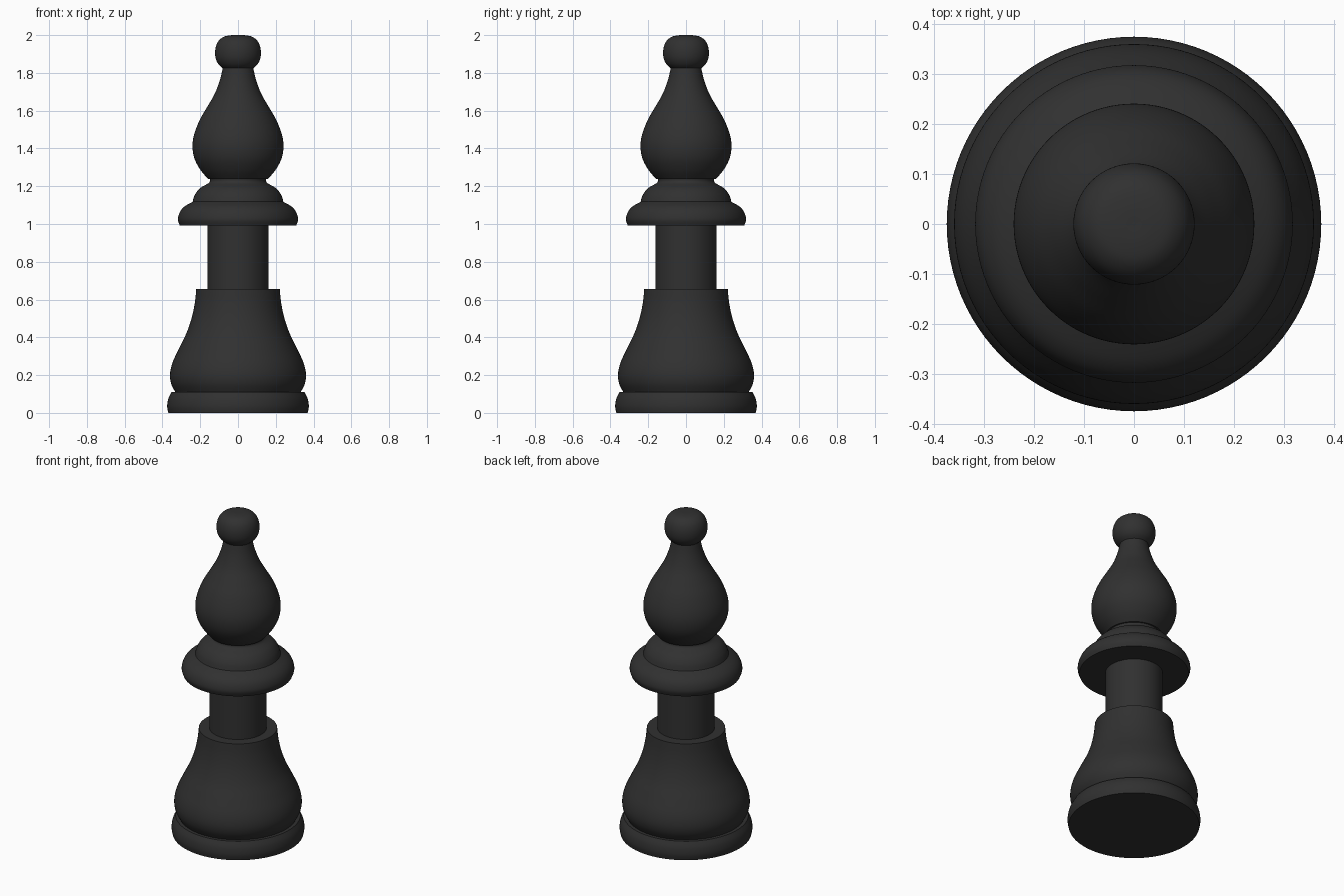
import bpy, bmesh, math

if "Cube" in bpy.data.objects:
    bpy.data.objects.remove(bpy.data.objects["Cube"])

mat = bpy.data.materials.new("charcoal black")
mat.diffuse_color = (0.03, 0.03, 0.03, 1)
mat.use_nodes = True
mat.node_tree.nodes["Principled BSDF"].inputs["Base Color"].default_value = mat.diffuse_color
SEG = 96


def smooth_curve(pts, steps=6):
    """Catmull-Rom curve through (radius, height) points."""
    if len(pts) < 3:
        return pts
    ext = [pts[0]] + pts + [pts[-1]]
    out = []
    for i in range(1, len(ext) - 2):
        a, b, c, d = ext[i - 1:i + 3]
        for s in range(steps):
            t = s / steps
            out.append(tuple(
                0.5 * (2 * b[k] + (c[k] - a[k]) * t
                       + (2 * a[k] - 5 * b[k] + 4 * c[k] - d[k]) * t * t
                       + (3 * b[k] - a[k] - 3 * c[k] + d[k]) * t ** 3)
                for k in (0, 1)))
    return out + [pts[-1]]


def lathe(name, pts):
    """Closed turned part with flat end caps."""
    bm = bmesh.new()
    rings = []
    for r, z in smooth_curve(pts):
        rings.append([bm.verts.new((r * math.cos(2 * math.pi * i / SEG),
                                    r * math.sin(2 * math.pi * i / SEG), z))
                      for i in range(SEG)])
    for lo, hi in zip(rings, rings[1:]):
        for i in range(SEG):
            j = (i + 1) % SEG
            bm.faces.new((lo[i], lo[j], hi[j], hi[i]))
    bm.faces.new(rings[0][::-1])
    bm.faces.new(rings[-1])
    me = bpy.data.meshes.new(name)
    bm.to_mesh(me)
    bm.free()
    me.materials.append(mat)
    ob = bpy.data.objects.new(name, me)
    bpy.context.collection.objects.link(ob)
    bpy.context.view_layer.objects.active = ob
    bpy.ops.object.select_all(action='DESELECT')
    ob.select_set(True)
    bpy.ops.object.shade_smooth_by_angle(angle=math.radians(35))


# Foot and bell-shaped lower body
lathe("base_disc", [(0.369, 0), (0.375, 0.035), (0.369, 0.075), (0.352, 0.11)])
lathe("lower_body", [(0.332, 0.11), (0.354, 0.155), (0.36, 0.205), (0.347, 0.265),
                     (0.313, 0.34), (0.274, 0.42), (0.246, 0.50), (0.229, 0.58),
                     (0.221, 0.655)])
# Stem
lathe("stem", [(0.162, 0.64), (0.162, 1.0)])
# Two-step collar
lathe("collar_lower", [(0.308, 0.992), (0.318, 1.025), (0.307, 1.065),
                       (0.28, 1.095), (0.235, 1.12)])
lathe("collar_upper", [(0.241, 1.118), (0.228, 1.155), (0.20, 1.19),
                       (0.152, 1.22), (0.15, 1.245)])
# Teardrop head
lathe("head", [(0.158, 1.238), (0.198, 1.285), (0.23, 1.345), (0.241, 1.41),
               (0.232, 1.475), (0.203, 1.55), (0.163, 1.62), (0.123, 1.69),
               (0.095, 1.765), (0.08, 1.83)])
# Finial, a slightly flattened ball
lathe("finial", [(0.075, 1.82), (0.103, 1.845), (0.119, 1.88), (0.12, 1.925),
                 (0.106, 1.965), (0.078, 1.99), (0.04, 1.999), (0.002, 2.0)])
